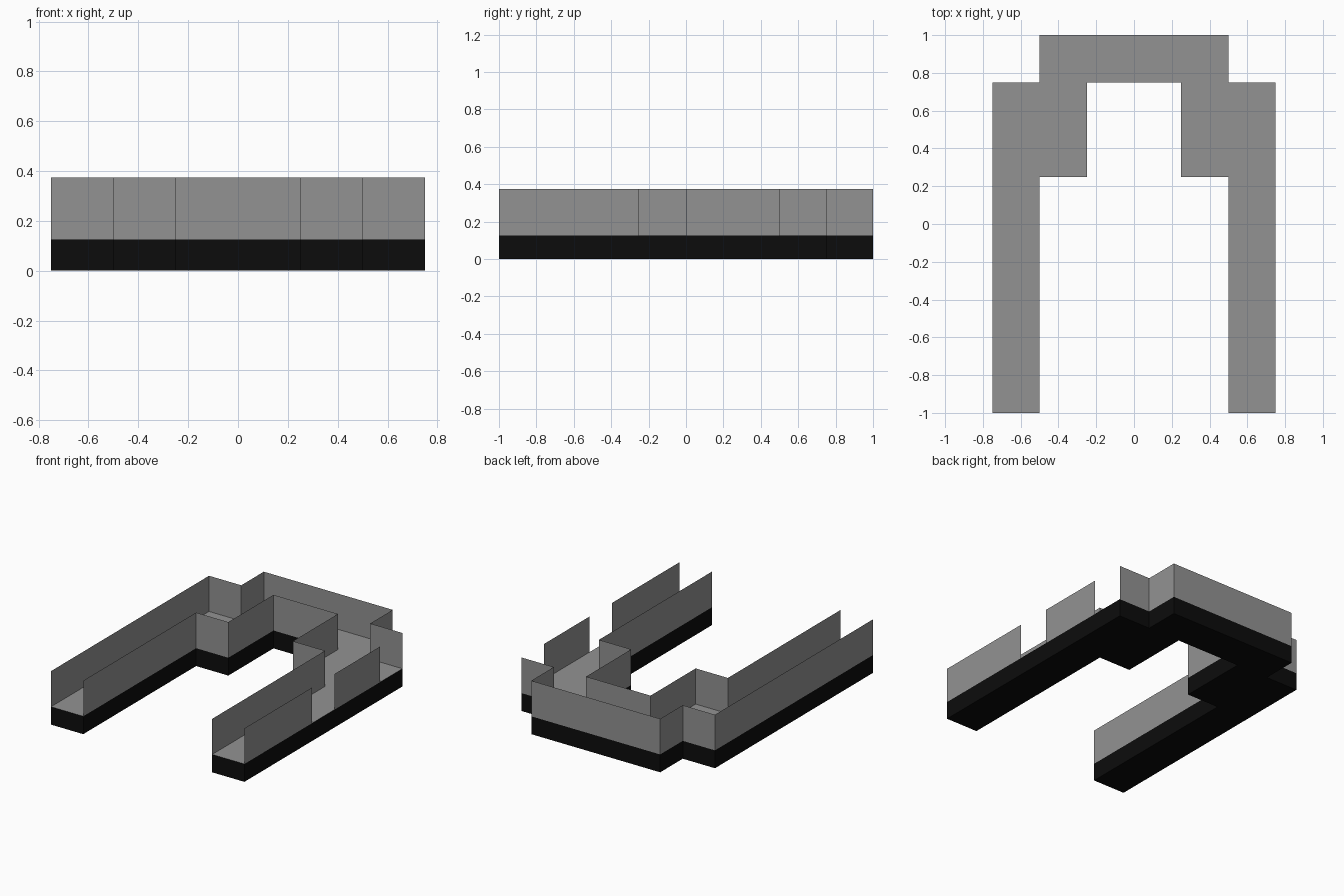
import bpy
import bmesh

if "Cube" in bpy.data.objects:
    bpy.data.objects.remove(bpy.data.objects["Cube"])

SLAB_TOP, WALL_TOP = 0.125, 0.375


def material(name, value):
    m = bpy.data.materials.new(name)
    m.diffuse_color = (value, value, value, 1)
    m.use_nodes = True
    m.node_tree.nodes["Principled BSDF"].inputs["Base Color"].default_value = m.diffuse_color
    return m


black = material("black base", 0.0036)
grey = material("grey road", 0.29)


def make_object(name, bm, mats):
    me = bpy.data.meshes.new(name)
    bm.to_mesh(me)
    bm.free()
    for m in mats:
        me.materials.append(m)
    ob = bpy.data.objects.new(name, me)
    bpy.context.collection.objects.link(ob)
    return ob


def mirrored(half):
    """Continue a left-hand path with its mirror image on the right."""
    return half + [(-x, y) for x, y in reversed(half)]


# Plan outlines: outer and inner edge of the stepped U
outer = mirrored([(-0.75, -1), (-0.75, 0.75), (-0.5, 0.75), (-0.5, 1)])
inner = mirrored([(-0.5, -1), (-0.5, 0.25), (-0.25, 0.25), (-0.25, 0.75)])

# Base slab: black block with a grey floor on top
bm = bmesh.new()
bottom = bm.faces.new([bm.verts.new((x, y, 0)) for x, y in outer + inner[::-1]])
ext = bmesh.ops.extrude_face_region(bm, geom=[bottom], use_keep_orig=True)
bmesh.ops.translate(bm, vec=(0, 0, SLAB_TOP),
                    verts=[v for v in ext["geom"] if isinstance(v, bmesh.types.BMVert)])
bmesh.ops.recalc_face_normals(bm, faces=bm.faces)
for f in bm.faces:
    f.material_index = 1 if f.normal.z > 0.5 else 0
bmesh.ops.triangulate(bm, faces=[f for f in bm.faces if len(f.verts) > 4])
make_object("base_slab", bm, [black, grey])


# Thin upright walls following a path
def wall(name, path):
    bm = bmesh.new()
    for (x0, y0), (x1, y1) in zip(path, path[1:]):
        bm.faces.new([bm.verts.new(p) for p in (
            (x0, y0, SLAB_TOP), (x1, y1, SLAB_TOP),
            (x1, y1, WALL_TOP), (x0, y0, WALL_TOP))])
    bmesh.ops.remove_doubles(bm, verts=bm.verts, dist=1e-5)
    make_object(name, bm, [grey])


wall("inner_wall", inner)
wall("outer_wall", outer[:-1])          # stops at the back right corner
wall("right_wall_middle", [(0.75, 0), (0.75, 0.5)])   # right side has two gaps
wall("right_wall_front", [(0.75, -1), (0.75, -0.25)])
